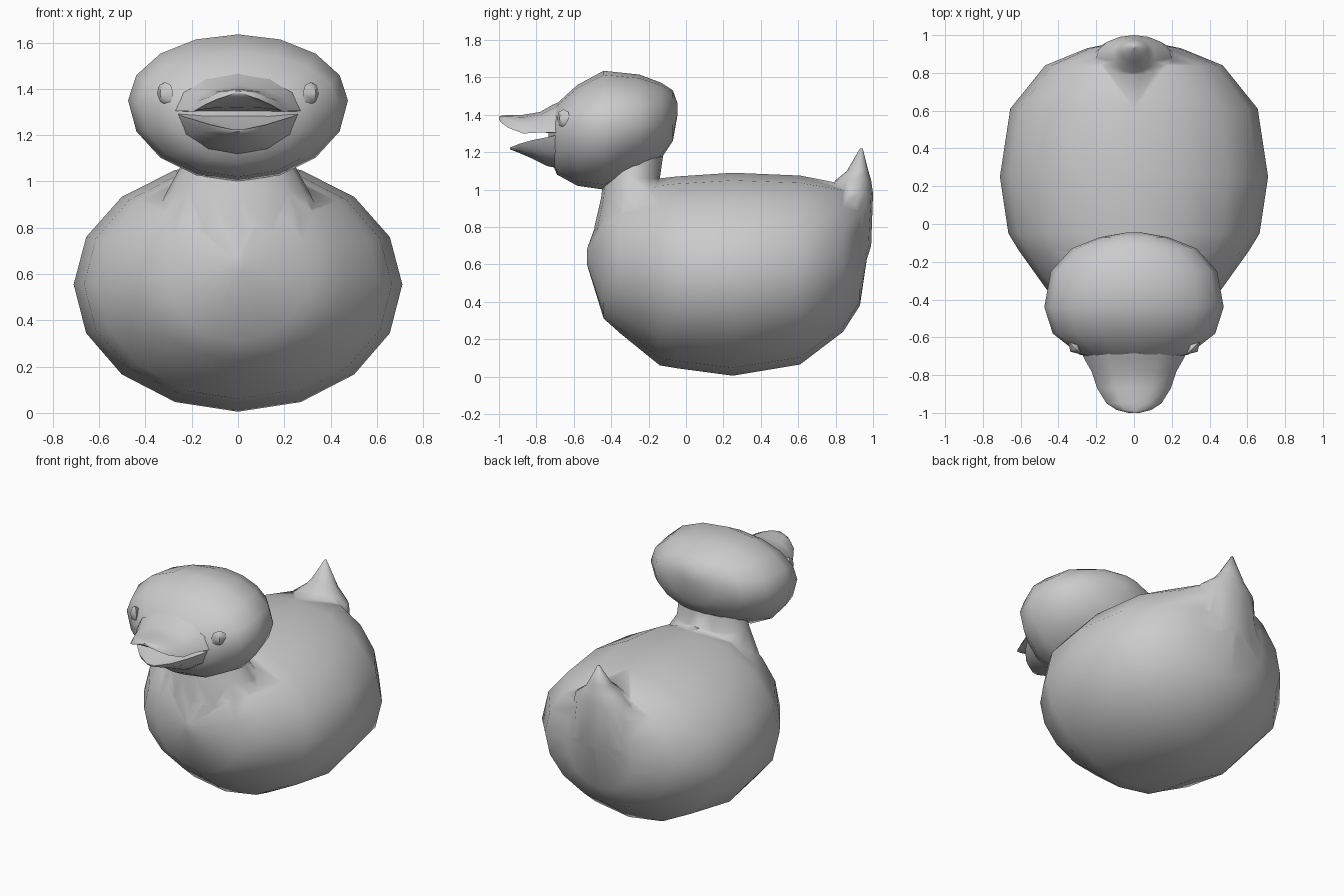
import bpy, bmesh, math
from mathutils import Matrix


def loft(name, stations, n=16, axis="y", angle=180):
    """Skin rings (t, half_width, low, middle, high) along an axis."""
    bm = bmesh.new()
    rings = []
    for t, w, lo, mid, hi in stations:
        ring = []
        for i in range(n):
            a = 2 * math.pi * i / n
            s = math.sin(a)
            h = mid + s * ((hi - mid) if s > 0 else (mid - lo))
            x = w * math.cos(a)
            ring.append(bm.verts.new((x, t, h) if axis == "y" else (x, h, t)))
        rings.append(ring)
    for a, b in zip(rings, rings[1:]):
        for i in range(n):
            j = (i + 1) % n
            bm.faces.new((a[i], a[j], b[j], b[i]))
    bm.faces.new(rings[0])
    bm.faces.new(rings[-1])
    bmesh.ops.recalc_face_normals(bm, faces=bm.faces[:])
    return finish(name, bm, angle)


def finish(name, bm, angle):
    me = bpy.data.meshes.new(name)
    bm.to_mesh(me)
    bm.free()
    ob = bpy.data.objects.new(name, me)
    bpy.context.collection.objects.link(ob)
    bpy.ops.object.select_all(action="DESELECT")
    ob.select_set(True)
    bpy.context.view_layer.objects.active = ob
    bpy.ops.object.shade_smooth_by_angle(angle=math.radians(angle))
    return ob


def union(target, part):
    mod = target.modifiers.new("join", "BOOLEAN")
    mod.operation = "UNION"
    mod.solver = "EXACT"
    mod.object = part
    bpy.context.view_layer.objects.active = target
    bpy.ops.object.modifier_apply(modifier=mod.name)
    bpy.data.objects.remove(part)


# Body, rings from chest to rump
body = loft("body", [
    (-0.53, 0.03, 0.60, 0.64, 0.68),
    (-0.44, 0.31, 0.31, 0.60, 0.93),
    (-0.35, 0.46, 0.23, 0.58, 0.99),
    (-0.14, 0.61, 0.06, 0.56, 1.06),
    (-0.05, 0.665, 0.045, 0.555, 1.07),
    (0.25, 0.71, 0.005, 0.555, 1.09),
    (0.61, 0.655, 0.065, 0.56, 1.075),
    (0.84, 0.47, 0.24, 0.60, 1.03),
    (0.93, 0.25, 0.38, 0.65, 0.98),
    (0.97, 0.05, 0.65, 0.70, 0.77),
])

# Neck, flaring down into the chest
neck = loft("neck", [
    (0.60, 0.30, -0.50, -0.25, 0.05),
    (0.80, 0.38, -0.49, -0.25, 0.05),
    (0.95, 0.31, -0.455, -0.27, -0.04),
    (1.06, 0.25, -0.44, -0.29, -0.14),
    (1.20, 0.22, -0.42, -0.28, -0.12),
    (1.30, 0.20, -0.40, -0.28, -0.15),
], axis="z")

# Upturned tail
tail = loft("tail", [
    (0.32, 0.20, 0.60, 0.70, 0.87),
    (0.70, 0.27, 0.60, 0.80, 0.99),
    (0.98, 0.20, 0.74, 0.88, 1.00),
    (1.05, 0.11, 0.80, 0.90, 0.99),
    (1.10, 0.075, 0.86, 0.925, 0.975),
    (1.22, 0.006, 0.93, 0.94, 0.945),
], axis="z")
union(body, neck)
union(body, tail)

# Head
loft("head", [
    (-0.045, 0.04, 1.40, 1.43, 1.46),
    (-0.07, 0.18, 1.26, 1.40, 1.53),
    (-0.13, 0.33, 1.17, 1.38, 1.57),
    (-0.25, 0.44, 1.09, 1.36, 1.615),
    (-0.44, 0.475, 1.00, 1.35, 1.635),
    (-0.58, 0.43, 1.02, 1.34, 1.56),
    (-0.69, 0.29, 1.08, 1.31, 1.46),
    (-0.735, 0.14, 1.19, 1.29, 1.38),
])

# Open beak: arched upper bill and scooped lower bill
loft("upper_beak", [
    (-0.66, 0.285, 1.29, 1.305, 1.475),
    (-0.71, 0.265, 1.30, 1.305, 1.455),
    (-0.78, 0.225, 1.31, 1.305, 1.415),
    (-0.87, 0.195, 1.32, 1.30, 1.40),
    (-0.95, 0.145, 1.345, 1.33, 1.40),
    (-0.985, 0.09, 1.365, 1.355, 1.395),
    (-1.00, 0.03, 1.38, 1.375, 1.39),
], n=12, angle=60)
loft("lower_beak", [
    (-0.66, 0.28, 1.11, 1.30, 1.305),
    (-0.74, 0.235, 1.125, 1.28, 1.28),
    (-0.82, 0.185, 1.165, 1.265, 1.255),
    (-0.89, 0.12, 1.195, 1.245, 1.235),
    (-0.94, 0.03, 1.215, 1.225, 1.225),
], n=12, angle=60)

# Faceted diamond eyes
for side, x in (("left", 0.315), ("right", -0.315)):
    bm = bmesh.new()
    bmesh.ops.create_uvsphere(bm, u_segments=4, v_segments=4, radius=1)
    turn = math.radians(45 if x > 0 else -45)
    bmesh.ops.transform(bm, verts=bm.verts[:], matrix=(
        Matrix.Translation((x, -0.655, 1.38)) @ Matrix.Rotation(turn, 4, "Z")
        @ Matrix.Diagonal((0.05, 0.03, 0.05, 1))))
    finish(side + "_eye", bm, 40)
